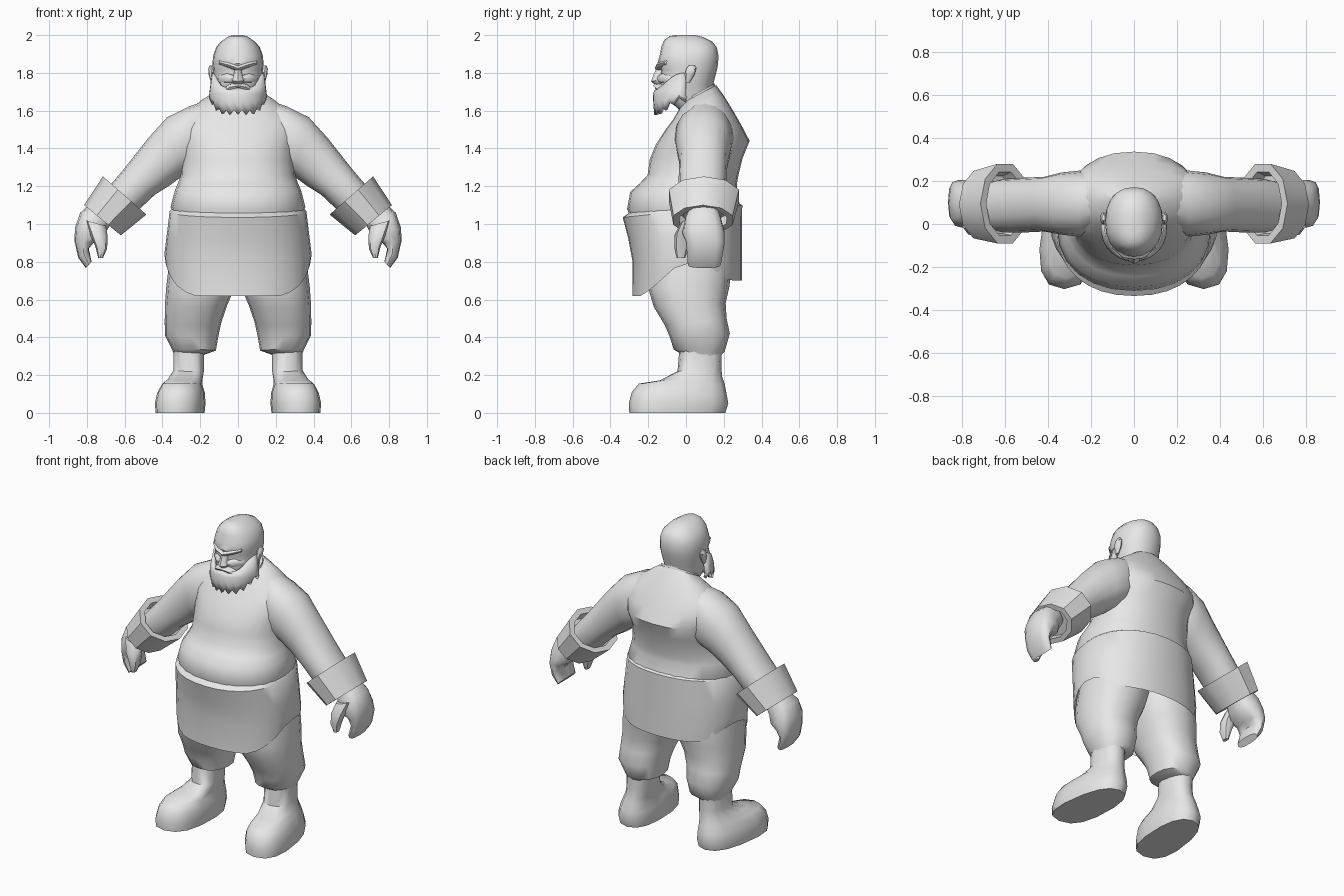
import bpy, bmesh, math
from mathutils import Vector

grey = bpy.data.materials.new("light_grey")
grey.diffuse_color = (0.8, 0.8, 0.8, 1)


def finish(name, bm, angle=45):
    bmesh.ops.recalc_face_normals(bm, faces=bm.faces[:])
    me = bpy.data.meshes.new(name)
    bm.to_mesh(me)
    bm.free()
    me.materials.append(grey)
    ob = bpy.data.objects.new(name, me)
    bpy.context.collection.objects.link(ob)
    bpy.ops.object.select_all(action='DESELECT')
    ob.select_set(True)
    bpy.context.view_layer.objects.active = ob
    bpy.ops.object.shade_smooth_by_angle(angle=math.radians(angle))
    return ob


# A ring is two opposite points and a half-width vector.
def flat(zf, zb, yf, yb, hw, xf=0, xb=None):
    xb = xf if xb is None else xb
    return Vector((xf, yf, zf)), Vector((xb, yb, zb)), Vector((hw, 0, 0))


def limb(x1, z1, x2, z2, y0, y1):
    yc = (y0 + y1) / 2
    return Vector((x1, yc, z1)), Vector((x2, yc, z2)), Vector((0, (y1 - y0) / 2, 0))


def loft(name, rings, n=16, power=0.9, taper=0, mirror=False, caps=(True, True), angle=45):
    bm = bmesh.new()
    for side in ((1, -1) if mirror else (1,)):
        loops = []
        for a, b, v in rings:
            loop = []
            for i in range(n):
                t = 2 * math.pi * i / n
                c, s = math.cos(t), math.sin(t)
                c = math.copysign(abs(c) ** power, c)
                s = math.copysign(abs(s) ** power, s) * (1 + taper * c)
                p = (a + b) / 2 + (a - b) / 2 * c + v * s
                loop.append(bm.verts.new((p.x * side, p.y, p.z)))
            loops.append(loop)
        for p, q in zip(loops, loops[1:]):
            for i in range(n):
                j = (i + 1) % n
                bm.faces.new((p[i], p[j], q[j], q[i]))
        if caps[0]:
            bm.faces.new(loops[0])
        if caps[1]:
            bm.faces.new(loops[-1])
    return finish(name, bm, angle)


# Tunic body with belly, rounded back and slanted collar
loft("tunic_body", [
    flat(1.00, 1.05, -.28, .25, .33), flat(1.08, 1.10, -.312, .285, .357),
    flat(1.17, 1.18, -.295, .268, .335), flat(1.215, 1.215, -.245, .27, .318),
    flat(1.26, 1.26, -.203, .278, .303), flat(1.34, 1.35, -.192, .30, .298),
    flat(1.42, 1.44, -.16, .337, .31), flat(1.50, 1.52, -.108, .295, .335),
    flat(1.55, 1.59, -.07, .255, .30), flat(1.61, 1.68, -.035, .20, .20),
    flat(1.64, 1.735, -.02, .16, .125)], n=24)

# Collar band
loft("collar", [flat(1.61, 1.70, -.03, .165, .125), flat(1.65, 1.745, -.015, .15, .115),
                flat(1.64, 1.73, .0, .135, .10)], n=20)


# Tunic skirt: open sheet with a hem that dips at the front and back
def hem(c):
    stops = [(-1, .70), (-.75, .70), (-.3, .785), (.1, .79), (.55, .675), (.8, .62), (1, .62)]
    for (c0, z0), (c1, z1) in zip(stops, stops[1:]):
        if c <= c1:
            return z0 + (z1 - z0) * (c - c0) / (c1 - c0)
    return .62


skirt = loft("tunic_skirt", [
    flat(1.06, 1.115, -.30, .27, .345), flat(1.035, 1.10, -.335, .298, .362),
    flat(.92, .95, -.305, .296, .378), flat(.80, .80, -.283, .296, .39),
    flat(.62, .70, -.284, .296, .382)], n=32, caps=(False, False))
for i in range(32):
    c = math.cos(2 * math.pi * i / 32)
    z = hem(c)
    skirt.data.vertices[4 * 32 + i].co.z = z
    skirt.data.vertices[3 * 32 + i].co.z = max(.80, z + .05)

# Sleeves from the shoulders to the wrists
loft("sleeves", [
    limb(.12, 1.67, .13, 1.36, .02, .20), limb(.26, 1.622, .22, 1.29, -.06, .25),
    limb(.375, 1.565, .30, 1.25, -.05, .24), limb(.475, 1.455, .36, 1.205, -.035, .22),
    limb(.605, 1.29, .44, 1.155, -.04, .215), limb(.69, 1.19, .52, 1.08, -.04, .21),
    limb(.75, 1.12, .60, 1.00, -.02, .19)], mirror=True)

# Wide turned-back cuffs, recessed at both ends
loft("cuffs", [
    limb(.725, 1.18, .555, 1.04, -.05, .23), limb(.688, 1.228, .512, 1.072, -.06, .25),
    limb(.715, 1.252, .485, 1.05, -.10, .29), limb(.815, 1.10, .62, .94, -.075, .255),
    limb(.79, 1.08, .645, .96, -.04, .22), limb(.745, 1.13, .59, 1.01, -.04, .22)],
    n=10, power=1, mirror=True, angle=38)

# Hands: curled fingers, then thumbs
loft("hands", [
    limb(.77, 1.12, .66, 1.02, .02, .17), limb(.835, 1.06, .695, .965, -.01, .19),
    limb(.863, .98, .715, .925, -.02, .205), limb(.866, .91, .765, .90, .0, .205),
    limb(.845, .82, .79, .87, .005, .195), limb(.805, .767, .775, .80, .01, .185)],
    n=12, power=.75, mirror=True)
loft("thumbs", [
    limb(.81, 1.02, .70, .99, -.03, .06), limb(.785, .95, .69, .935, -.06, .03),
    limb(.755, .88, .693, .87, -.062, .015), limb(.74, .82, .715, .82, -.05, -.005)],
    n=8, mirror=True)

# Baggy trousers gathered below the knee
loft("trousers", [
    flat(.31, .30, -.02, .18, .075, .262), flat(.335, .325, -.065, .205, .115, .232),
    flat(.40, .42, -.085, .232, .142, .245), flat(.46, .50, -.11, .215, .150, .238),
    flat(.56, .58, -.17, .21, .165, .222), flat(.66, .67, -.20, .23, .182, .198),
    flat(.76, .77, -.20, .24, .19, .178), flat(.92, .92, -.18, .22, .17, .17)],
    n=16, power=.85, mirror=True)

# Boots with broad, slightly splayed toes
loft("boots", [
    flat(0, 0, -.30, .208, .125, .325, .28), flat(.05, .05, -.303, .224, .13, .325, .28),
    flat(.11, .10, -.287, .215, .122, .32, .275), flat(.155, .15, -.25, .205, .102, .315, .27),
    flat(.172, .19, -.14, .192, .09, .29, .263), flat(.22, .24, -.045, .187, .08, .26),
    flat(.34, .34, -.035, .19, .08, .26)],
    n=14, power=.8, taper=.1, mirror=True)

# Head and neck
loft("head", [
    flat(1.60, 1.66, -.03, .13, .10), flat(1.67, 1.72, -.11, .138, .112),
    flat(1.72, 1.75, -.14, .147, .123), flat(1.78, 1.79, -.138, .157, .13),
    flat(1.815, 1.82, -.132, .165, .132), flat(1.85, 1.85, -.152, .17, .135),
    flat(1.89, 1.89, -.14, .172, .132), flat(1.94, 1.935, -.13, .163, .115),
    flat(1.975, 1.965, -.115, .14, .085), flat(1.995, 1.99, -.085, .09, .05),
    flat(2.0, 2.0, -.05, .05, .025)], n=20)

# Nose, frowning brows, cheeks, moustache and ears
loft("nose", [flat(1.84, 1.84, -.15, -.10, .014), flat(1.79, 1.80, -.172, -.10, .022),
              flat(1.755, 1.77, -.185, -.10, .034), flat(1.738, 1.745, -.165, -.10, .024)], n=8)
loft("brows", [limb(.0, 1.84, .0, 1.808, -.165, -.10), limb(.05, 1.858, .05, 1.826, -.158, -.09),
               limb(.10, 1.868, .10, 1.842, -.115, -.04)], n=8, mirror=True)
loft("cheeks", [limb(.02, 1.79, .02, 1.745, -.155, -.10), limb(.06, 1.80, .06, 1.745, -.145, -.08),
                limb(.105, 1.79, .105, 1.745, -.095, -.03)], n=8, mirror=True)
loft("moustache", [limb(.0, 1.745, .0, 1.72, -.175, -.11), limb(.045, 1.742, .045, 1.705, -.165, -.10),
                   limb(.09, 1.71, .09, 1.68, -.125, -.07)], n=8, mirror=True)
loft("ears", [flat(1.745, 1.75, -.005, .02, .008, .135), flat(1.79, 1.79, -.005, .045, .016, .139),
              flat(1.82, 1.825, .0, .055, .016, .142), flat(1.84, 1.84, .015, .045, .008, .142)],
     n=8, mirror=True)

# Beard: curved sheet wrapping the jaw with a jagged lower edge
bm = bmesh.new()
cols = []
count = 20
for i in range(count + 1):
    t = math.pi * (i / count - .5)
    s, c = math.sin(t), math.cos(t)
    low = 1.59 + .07 * abs(s) ** 5 + (.016 if i % 2 else -.012)
    top = 1.715 + .085 * abs(s) ** 4
    rows = [(.128, .15, top), (.142, .165, 1.69), (.145, .163, (1.69 + low) / 2), (.135, .158, low)]
    cols.append([bm.verts.new((rx * s, .0 - ry * c ** .8 if c > 1e-6 else 0, z)) for rx, ry, z in rows])
for p, q in zip(cols, cols[1:]):
    for k in range(3):
        bm.faces.new((p[k], q[k], q[k + 1], p[k + 1]))
beard = finish("beard", bm)
thick = beard.modifiers.new("thickness", 'SOLIDIFY')
thick.thickness = .02
thick.offset = 0
